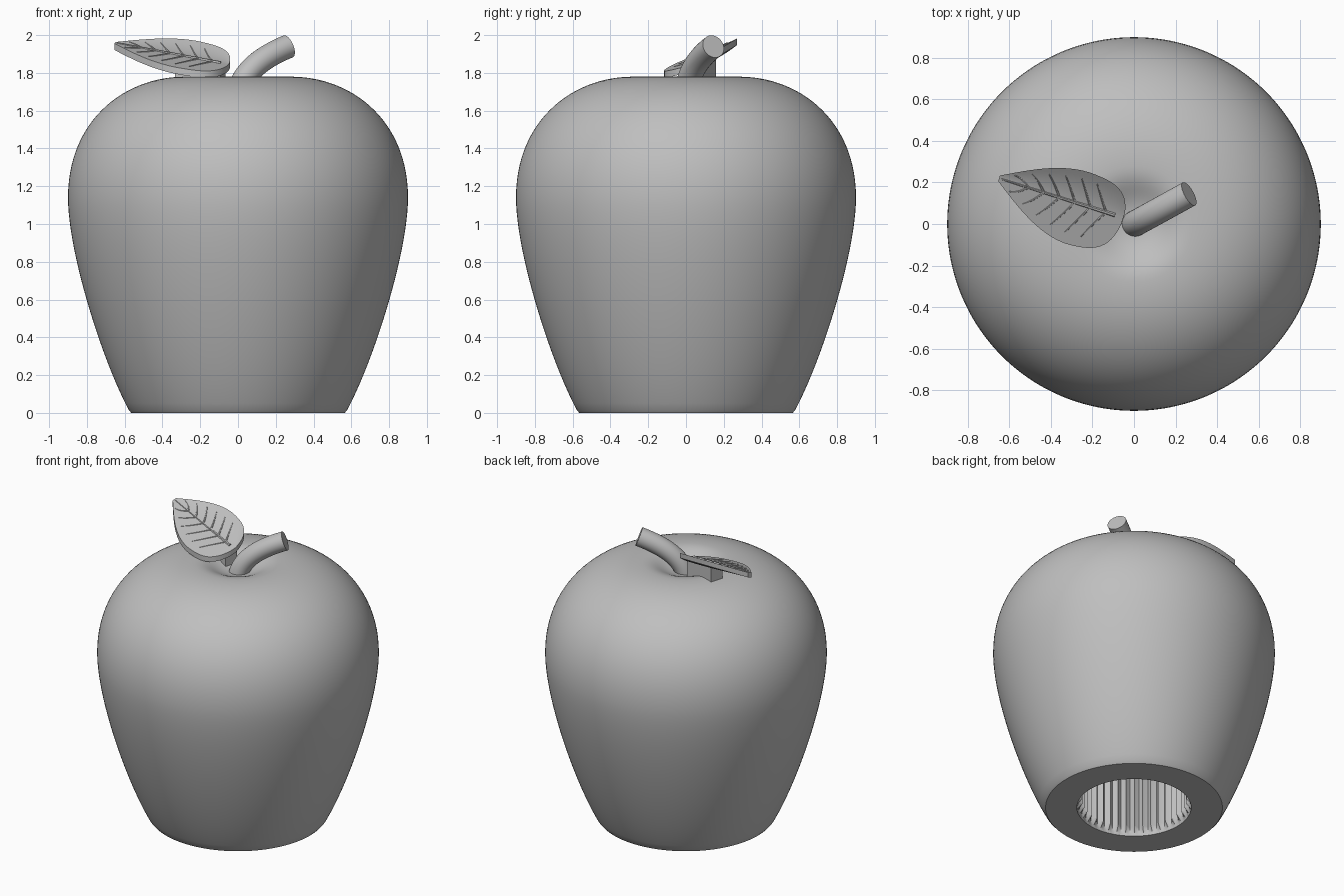
import bpy, bmesh, math
from mathutils import Vector
from mathutils.geometry import interpolate_bezier

if "Cube" in bpy.data.objects:
    bpy.data.objects.remove(bpy.data.objects["Cube"])

GREY = (0.52, 0.52, 0.52, 1)
grey = bpy.data.materials.new("plain_grey")
grey.use_nodes = True
grey.diffuse_color = GREY
grey.node_tree.nodes["Principled BSDF"].inputs["Base Color"].default_value = GREY


def finish(name, bm, angle=35):
    """Turn a bmesh into a smooth-shaded object with sharp edges kept."""
    bmesh.ops.recalc_face_normals(bm, faces=bm.faces)
    mesh = bpy.data.meshes.new(name)
    bm.to_mesh(mesh)
    bm.free()
    mesh.materials.append(grey)
    obj = bpy.data.objects.new(name, mesh)
    bpy.context.collection.objects.link(obj)
    bpy.ops.object.select_all(action="DESELECT")
    obj.select_set(True)
    bpy.context.view_layer.objects.active = obj
    bpy.ops.object.shade_smooth_by_angle(angle=math.radians(angle))
    return obj


def loft(name, rings, angle=35):
    """Skin a list of closed rings and cap both ends."""
    bm = bmesh.new()
    loops = [[bm.verts.new(p) for p in ring] for ring in rings]
    n = len(loops[0])
    for a, b in zip(loops, loops[1:]):
        for i in range(n):
            j = (i + 1) % n
            bm.faces.new((a[i], a[j], b[j], b[i]))
    bm.faces.new(loops[0])
    bm.faces.new(loops[-1])
    return finish(name, bm, angle)


def bezier(points, count):
    return interpolate_bezier(*[Vector(p) for p in points], count)


def tube(name, path, radii, sides):
    """Round rod following a path."""
    rings = []
    for i, p in enumerate(path):
        along = (path[min(i + 1, len(path) - 1)] - path[max(i - 1, 0)]).normalized()
        side = along.cross(Vector((0.4, -0.9, 0.1))).normalized()
        up = side.cross(along)
        turn = [math.tau * k / sides for k in range(sides)]
        rings.append([p + radii[i] * (side * math.cos(t) + up * math.sin(t)) for t in turn])
    return loft(name, rings)


# Fruit body: dimple, shoulder, flank, flat foot, then the ribbed socket
RIBS, STEPS = 40, 4


def circle(r, z, rib=0):
    ring = []
    for k in range(RIBS * STEPS):
        a = math.tau * k / (RIBS * STEPS)
        tooth = 1 - abs(k % STEPS - STEPS / 2) / (STEPS / 2)
        rad = r - rib * tooth
        ring.append((rad * math.cos(a), rad * math.sin(a), z))
    return ring


dimple = bezier([(0.01, 0, 1.71), (0.15, 0, 1.71), (0.17, 0, 1.78), (0.28, 0, 1.78)], 14)
shoulder = bezier([(0.28, 0, 1.78), (0.60, 0, 1.78), (0.9, 0, 1.55), (0.9, 0, 1.14)], 28)
flank = bezier([(0.9, 0, 1.14), (0.9, 0, 0.85), (0.72, 0, 0.28), (0.578, 0, 0.015)], 24)
body = [circle(p.x, p.z) for p in dimple + shoulder[1:] + flank[1:]]
body += [circle(0.565, 0), circle(0.365, 0), circle(0.365, 0.025)]
body += [circle(0.365, 0.06, 0.03), circle(0.365, 0.85, 0.03)]
loft("fruit_body", body)

# Stem
stem_path = bezier([(0, 0, 1.68), (0.02, 0.01, 1.80), (0.12, 0.065, 1.88), (0.265, 0.145, 1.94)], 16)
tube("stem", stem_path, [0.063] * 16, 32)

# Leaf: tilted blade with a pointed tip and a rounded base
TIP, BASE = Vector((-0.65, 0.22)), Vector((-0.05, 0.03))
AXIS = BASE - TIP
ACROSS = Vector((-AXIS.y, AXIS.x)).normalized()
THICK = 0.035


def leaf_point(t, v):
    """t runs from tip to base, v from the front edge (-1) to the back edge (1)."""
    width = 0.2 if v < 0 else 0.155
    shape = math.sqrt(max(0, 1 - t ** 10)) * math.sin(math.pi / 2 * min(1, t / 0.68))
    p = TIP + AXIS * t + ACROSS * v * (width * shape + 0.014 * (1 - t))
    cup = 0.04 * max(v, 0) ** 2 * shape
    z = 1.86 - 0.092 * (p.x + 0.05) + 0.32 * (p.y - 0.08) + cup
    return Vector((p.x, p.y, z))


ROWS, COLS = 30, 12
sections = []
for i in range(ROWS + 1):
    t = 0.998 * (1 - (1 - i / ROWS) ** 1.6)
    top = [leaf_point(t, 2 * j / COLS - 1) for j in range(COLS + 1)]
    under = [p - Vector((0, 0, THICK)) for p in reversed(top)]
    sections.append(top + under)
loft("leaf", sections)


# Leaf veins: midrib and slanted side veins
def vein(name, start, end, radius):
    pts = []
    for k in range(9):
        f = k / 8
        pts.append(leaf_point(start[0] + (end[0] - start[0]) * f, start[1] + (end[1] - start[1]) * f))
    tube(name, pts, [radius * (1 - 0.6 * k / 8) for k in range(9)], 6)


vein("leaf_midrib", (0.93, 0), (0.02, 0), 0.010)
for side in (-1, 1):
    for k in range(6):
        t = 0.86 - 0.125 * k
        vein(f"leaf_vein_{'front' if side < 0 else 'back'}_{k + 1}",
             (t, 0), (t - 0.13, side * 0.75), 0.006)

# Support web joining the leaf underside to the body
web = []
for t in (0.55, 0.95):
    centre = TIP + AXIS * t
    ring = []
    for s, is_top in ((-1, 0), (1, 0), (1, 1), (-1, 1)):
        q = centre + ACROSS * s * 0.045
        z = leaf_point(t, 0).z - 0.02 + 0.015 * s if is_top else 1.72
        ring.append((q.x, q.y, z))
    web.append(ring)
loft("leaf_support", web)
